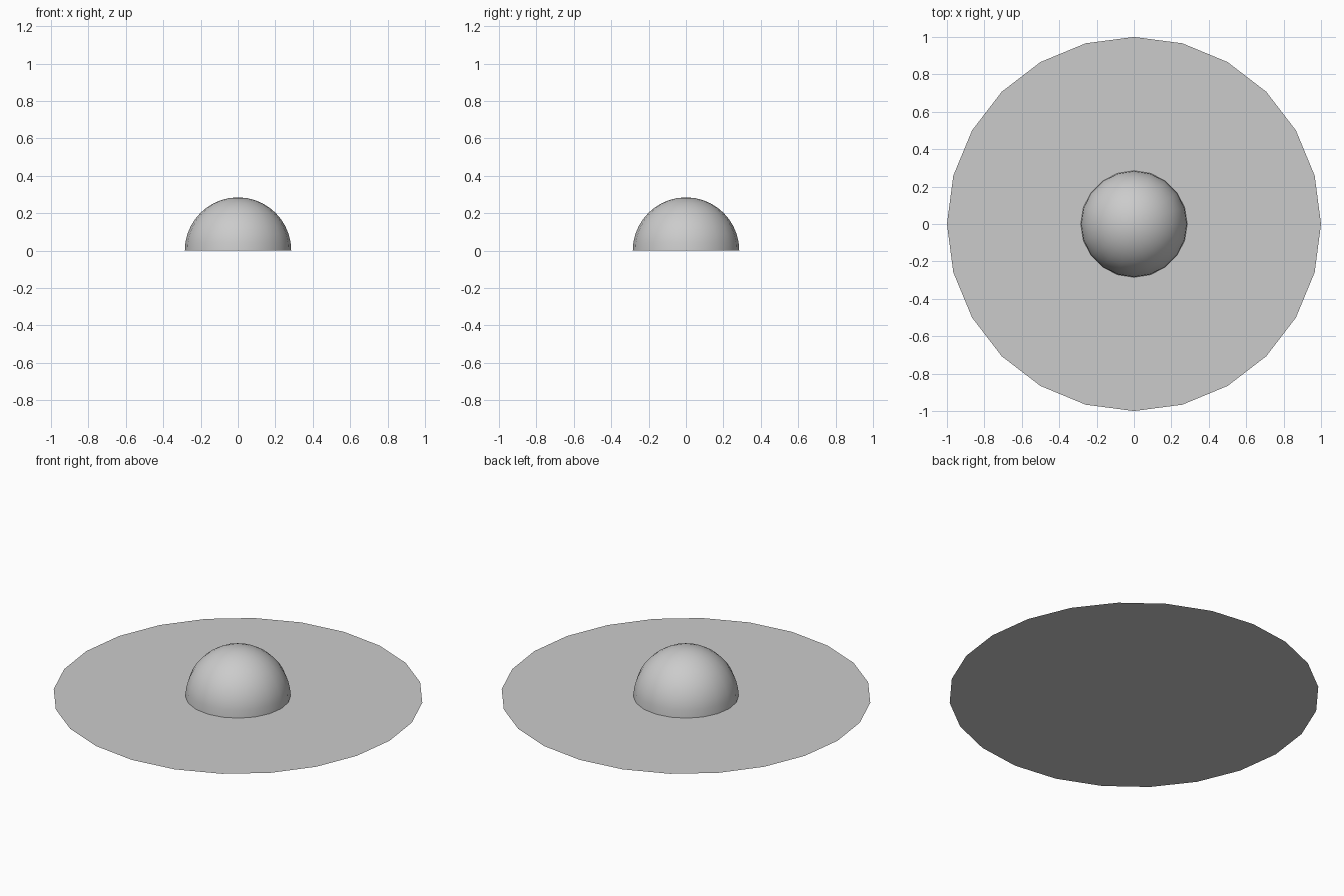
import bpy, bmesh
from math import sin, cos, pi

if "Cube" in bpy.data.objects:
    bpy.data.objects.remove(bpy.data.objects["Cube"])


def make_object(name, bm):
    mesh = bpy.data.meshes.new(name)
    bm.to_mesh(mesh)
    bm.free()
    obj = bpy.data.objects.new(name, mesh)
    bpy.context.collection.objects.link(obj)
    return obj


# Flat 24-sided base disc lying on the ground, facing up
bm = bmesh.new()
bmesh.ops.create_circle(bm, cap_ends=True, segments=24, radius=1.0)
for f in bm.faces:
    f.normal_update()
    if f.normal.z < 0:
        f.normal_flip()
make_object("base_disc", bm)

# Smooth open dome: a quarter arc spun in 20 steps
R, RINGS, SIDES = 0.285, 10, 20
bm = bmesh.new()
arc = [bm.verts.new((R * cos(a), 0, R * sin(a)))
       for a in (pi / 2 * i / RINGS for i in range(RINGS + 1))]
edges = [bm.edges.new(pair) for pair in zip(arc, arc[1:])]
bmesh.ops.spin(bm, geom=arc + edges, cent=(0, 0, 0), axis=(0, 0, 1),
               angle=2 * pi, steps=SIDES)
bmesh.ops.remove_doubles(bm, verts=bm.verts, dist=1e-4)
for f in bm.faces:
    f.normal_update()
    if f.normal.dot(f.calc_center_median()) < 0:
        f.normal_flip()
    f.smooth = True
make_object("dome", bm)
